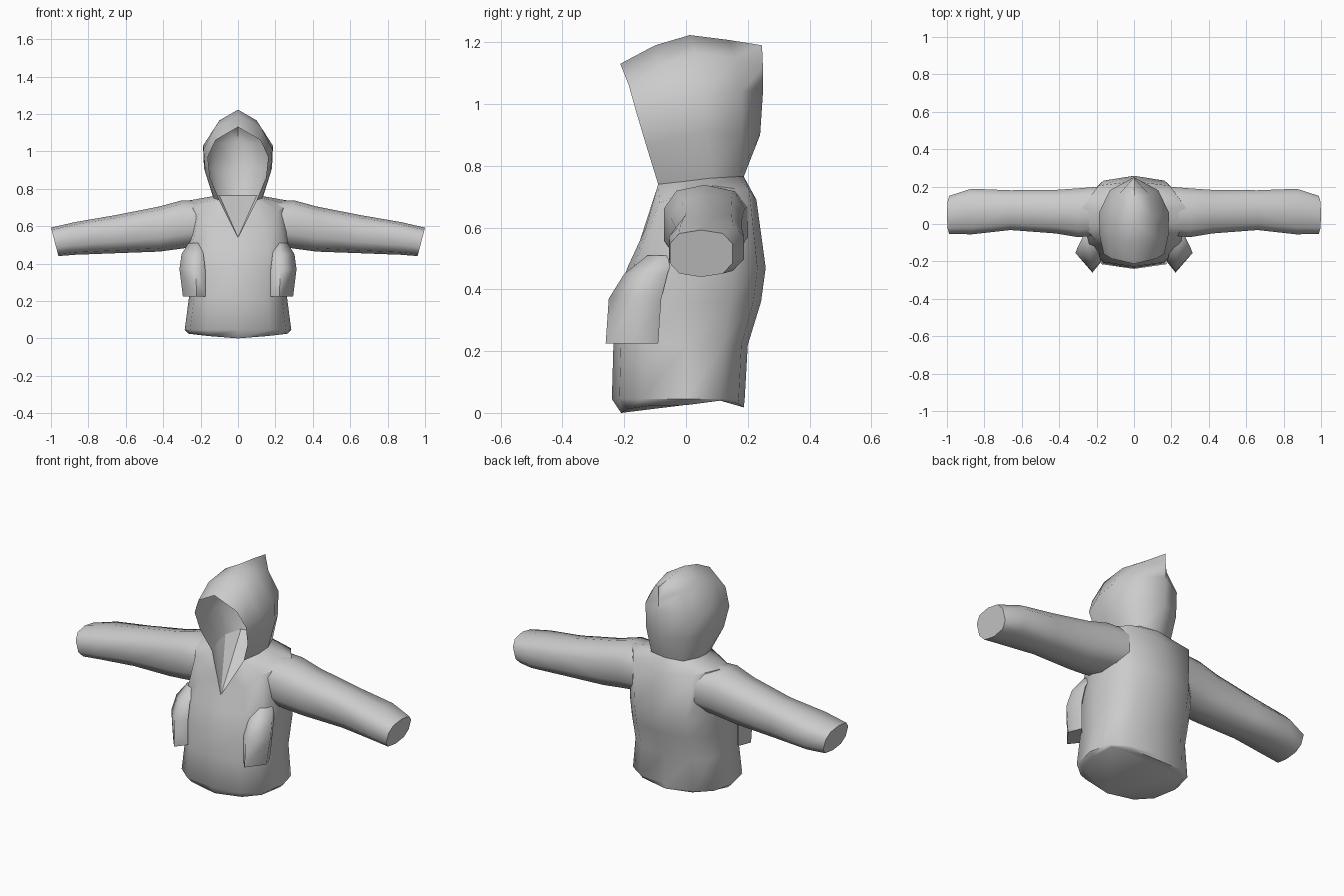
import bpy, bmesh, math

cube = bpy.data.objects.get("Cube")
if cube:
    bpy.data.objects.remove(cube, do_unlink=True)

grey = bpy.data.materials.new("grey_cloth")
grey.use_nodes = True
grey.diffuse_color = (0.6, 0.6, 0.6, 1)
grey.node_tree.nodes["Principled BSDF"].inputs["Base Color"].default_value = (0.6, 0.6, 0.6, 1)


def make(name, bm, angle=60, recalc=True):
    """Turn a bmesh into a smooth shaded object."""
    bmesh.ops.remove_doubles(bm, verts=bm.verts, dist=0.0005)
    if recalc:
        bmesh.ops.recalc_face_normals(bm, faces=bm.faces)
    mesh = bpy.data.meshes.new(name)
    bm.to_mesh(mesh)
    bm.free()
    mesh.materials.append(grey)
    ob = bpy.data.objects.new(name, mesh)
    bpy.context.collection.objects.link(ob)
    bpy.ops.object.select_all(action='DESELECT')
    ob.select_set(True)
    bpy.context.view_layer.objects.active = ob
    bpy.ops.object.shade_smooth_by_angle(angle=math.radians(angle))
    return ob


def loft(rings, closed=True, cap_start=False, cap_end=False):
    """Bridge equal-length rows of points with quads."""
    bm = bmesh.new()
    rows = [[bm.verts.new(p) for p in r] for r in rings]
    n = len(rows[0])
    for a, b in zip(rows, rows[1:]):
        for i in range(n if closed else n - 1):
            j = (i + 1) % n
            bm.faces.new((a[i], a[j], b[j], b[i]))
    if cap_start:
        bm.faces.new(rows[0][::-1])
    if cap_end:
        bm.faces.new(rows[-1])
    return bm


def power(v, p):
    return math.copysign(abs(v) ** p, v)


def full(half):
    """Mirror a front-to-back half ring into a whole ring."""
    return half + [(-x, y, z) for x, y, z in half[-2:0:-1]]


# Torso: half rings running from front centre to back centre
def torso_half(z, width, front, back, lift=0.0):
    pts = []
    for i in range(7):
        t = math.pi * i / 6
        c, s = -math.cos(t), math.sin(t)
        y = power(c, 0.75) * (back if c > 0 else -front)
        x = 0 if i in (0, 6) else width * s ** 0.75
        pts.append((x, y, z + lift * s + (0.018 if c > 0.01 and lift else 0)))
    return pts


neckline = [(0, -.155, .54), (.06, -.125, .63), (.10, -.09, .74), (.13, 0, .75),
            (.135, .08, .76), (.10, .17, .765), (0, .187, .765)]
shoulders = [(0, -.16, .525), (.13, -.13, .60), (.21, -.085, .68), (.275, 0, .715),
             (.275, .09, .735), (.19, .205, .72), (0, .228, .69)]
torso = [torso_half(0, .265, -.21, .187, .025), torso_half(.045, .285, -.24, .19),
         torso_half(.22, .262, -.235, .20), torso_half(.36, .268, -.228, .243),
         torso_half(.47, .275, -.19, .258), shoulders, neckline]
make("torso", loft([full(h) for h in torso], cap_start=True), 50)

# Lining closing the neck opening, fanned from the tip of the V
bm = bmesh.new()
ring = [bm.verts.new(p) for p in full(neckline)]
for a, b in zip(ring[1:], ring[2:]):
    bm.faces.new((ring[0], a, b))
make("neck_lining", bm, 20, recalc=False)

# Hood: arcs from neckline to ridge, stepping from face opening to back seam
arcs = [
    [neckline[2], (.15, -.127, .86), (.162, -.16, .97), (.12, -.185, 1.06), (0, -.213, 1.13)],
    [neckline[3], (.175, -.03, .89), (.184, -.06, 1.01), (.125, -.085, 1.125), (0, -.10, 1.19)],
    [neckline[4], (.182, .07, .91), (.187, .06, 1.03), (.10, .03, 1.165), (0, .012, 1.223)],
    [neckline[5], (.125, .18, .90), (.13, .18, 1.04), (.08, .16, 1.15), (0, .14, 1.207)],
    [neckline[6], (0, .24, .90), (0, .25, 1.05), (0, .249, 1.12), (0, .246, 1.19)]]
mirrored = [[(-x, y, z) for x, y, z in a] for a in arcs[-2::-1]]
make("hood", loft(arcs + mirrored, closed=False), 65)


# Sleeves: squarish tubes with slanted cuffs, and pouch pockets
def sleeve_ring(x, z0, z1, y0, y1, slant=0.0, n=10):
    pts = []
    for i in range(n):
        t = 2 * math.pi * (i + 0.5) / n
        c, s = power(math.cos(t), .75), power(math.sin(t), .75)
        pts.append((x + slant * s, (y0 + y1) / 2 + c * (y1 - y0) / 2 / .96,
                    (z0 + z1) / 2 + s * (z1 - z0) / 2))
    return pts


sleeve = [(.18, .50, .735, -.06, .20), (.30, .48, .738, -.07, .19), (.42, .464, .705, -.05, .182),
          (.66, .455, .658, -.032, .18), (.87, .447, .622, -.055, .188),
          (.98, .44, .592, -.052, .15, .02)]
pocket = [(.225, (.175, -.20), (.222, -.26), (.295, -.165), (.265, -.09)),
          (.37, (.175, -.20), (.225, -.25), (.313, -.155), (.275, -.08)),
          (.45, (.185, -.17), (.228, -.20), (.302, -.125), (.27, -.06)),
          (.51, (.20, -.11), (.228, -.125), (.265, -.08), (.25, -.04))]

for side, sx in (("left", 1), ("right", -1)):
    tube = [[(sx * x, y, z) for x, y, z in sleeve_ring(*s)] for s in sleeve]
    make(side + "_sleeve", loft(tube, cap_start=True, cap_end=True), 50)
    pouch = [[(sx * x, y, z) for x, y in pts] for z, *pts in pocket]
    make(side + "_pocket", loft(pouch, cap_start=True, cap_end=True), 80)
